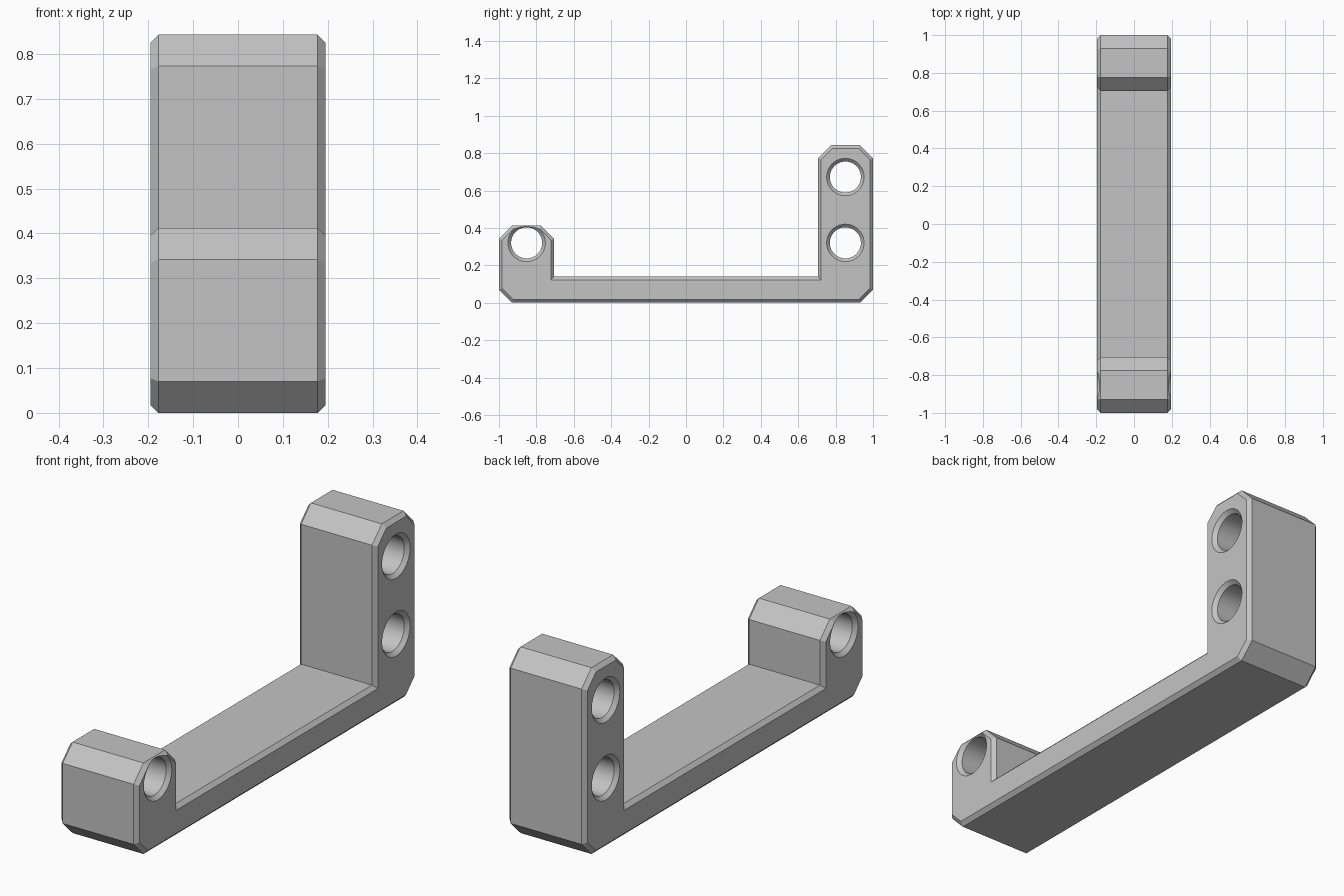
import bpy
import bmesh
from math import pi, radians
from mathutils import Vector, Matrix

if "Cube" in bpy.data.objects:
    bpy.data.objects.remove(bpy.data.objects["Cube"], do_unlink=True)

HALF_WIDTH = 0.195
EDGE = 0.0175           # chamfer along both side faces
CORNER = 0.07           # large chamfer on the profile corners
BASE = 0.14             # thickness of the base bar
INNER = 0.705           # inner face of each upright
FRONT_TOP, BACK_TOP = 0.412, 0.843
HOLE_R, SINK_R = 0.083, 0.1

grey = bpy.data.materials.new("plain grey")
grey.use_nodes = True
colour = (0.55, 0.55, 0.55, 1)
grey.diffuse_color = colour
grey.node_tree.nodes["Principled BSDF"].inputs["Base Color"].default_value = colour


def upright(side, top):
    """Outline of one end, from the outer bottom corner up and over to the bar."""
    return [Vector((side * y, z)) for y, z in (
        (1 - CORNER, 0), (1, CORNER), (1, top - CORNER), (1 - CORNER, top),
        (INNER + CORNER, top), (INNER, top - CORNER), (INNER, BASE))]


def inset(points, d):
    """Mitred inward offset of a counter-clockwise outline."""
    result = []
    for i, p in enumerate(points):
        a = (p - points[i - 1]).normalized()
        b = (points[(i + 1) % len(points)] - p).normalized()
        na, nb = Vector((-a.y, a.x)), Vector((-b.y, b.x))
        result.append(p + (na + nb) * d / (1 + na.dot(nb)))
    return result


def make_object(name, bm):
    bmesh.ops.recalc_face_normals(bm, faces=bm.faces)
    mesh = bpy.data.meshes.new(name)
    bm.to_mesh(mesh)
    bm.free()
    mesh.materials.append(grey)
    obj = bpy.data.objects.new(name, mesh)
    bpy.context.collection.objects.link(obj)
    return obj


def loft(name, rings):
    """Skin a list of equal-length rings and cap both ends."""
    bm = bmesh.new()
    loops = [[bm.verts.new(p) for p in ring] for ring in rings]
    for lo, hi in zip(loops, loops[1:]):
        for i in range(len(lo)):
            bm.faces.new((lo[i - 1], lo[i], hi[i], hi[i - 1]))
    bm.faces.new(loops[0])
    bm.faces.new(loops[-1])
    return make_object(name, bm)


# Bracket body: extruded profile with chamfered side edges
outline = upright(1, BACK_TOP) + upright(-1, FRONT_TOP)[::-1]
small = inset(outline, EDGE)
layers = ((-HALF_WIDTH, small), (EDGE - HALF_WIDTH, outline),
          (HALF_WIDTH - EDGE, outline), (HALF_WIDTH, small))
body = loft("bracket_body", [[(x, p.x, p.y) for p in pts] for x, pts in layers])


# Countersunk through holes
def hole_cutter(y, z):
    flare = SINK_R - HOLE_R
    over = 0.02
    half = ((HALF_WIDTH + over, SINK_R + over), (HALF_WIDTH - flare, HOLE_R))
    sections = [(-x, r) for x, r in half] + [(x, r) for x, r in half[::-1]]
    rings = []
    for x, r in sections:
        spin = [Matrix.Rotation(2 * pi * i / 64, 3, "X") for i in range(64)]
        rings.append([Vector((x, y, z)) + m @ Vector((0, r, 0)) for m in spin])
    cutter = loft("hole_cutter", rings)
    cutter.hide_render = True
    return cutter


bpy.context.view_layer.objects.active = body
for y, z in ((-0.852, 0.32), (0.852, 0.32), (0.852, 0.672)):
    cutter = hole_cutter(y, z)
    mod = body.modifiers.new("hole", "BOOLEAN")
    mod.operation = "DIFFERENCE"
    mod.solver = "EXACT"
    mod.object = cutter
    bpy.ops.object.modifier_apply(modifier=mod.name)
    bpy.data.objects.remove(cutter, do_unlink=True)

# Smooth hole walls, crisp chamfers
bpy.ops.object.select_all(action="DESELECT")
body.select_set(True)
bpy.ops.object.shade_smooth_by_angle(angle=radians(20))
